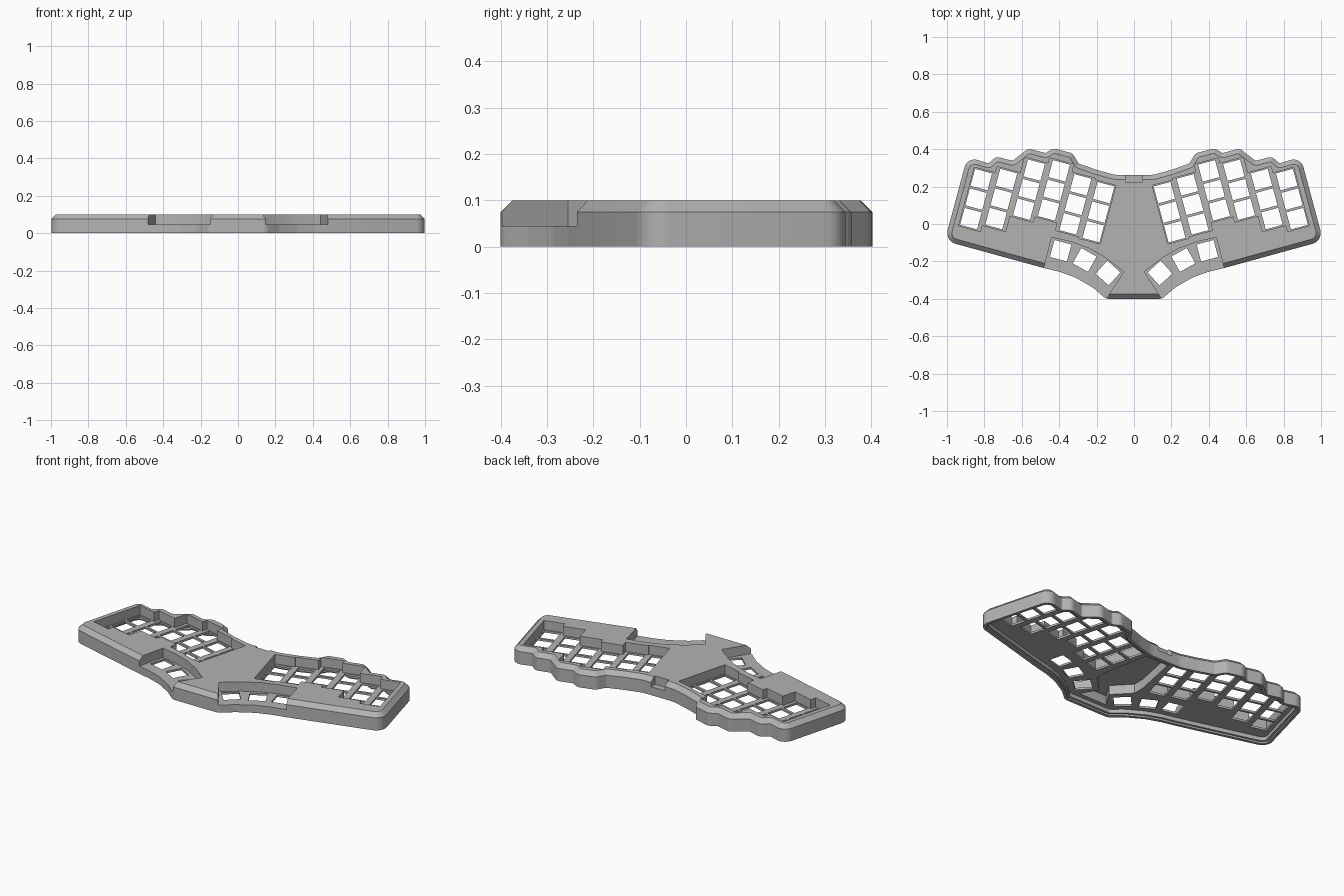
import bpy, bmesh, math
from mathutils import Vector, Matrix

old = bpy.data.objects.get("Cube")
if old:
    bpy.data.objects.remove(old, do_unlink=True)

TILT = math.radians(15)      # splay of each key block
TOP, SHOULDER, FLOOR, UNDER = 0.10, 0.075, 0.045, 0.033
HOLE, PITCH_U, PITCH_V, FIRST_U = 0.094, 0.13, 0.108, 0.20
COLUMNS = [0.012, 0.02, 0.063, 0.032, -0.055, -0.09]   # middle row, inner to outer

grey = bpy.data.materials.new("case_grey")
grey.use_nodes = True
COLOUR = (0.45, 0.45, 0.45, 1)
grey.diffuse_color = COLOUR
grey.node_tree.nodes["Principled BSDF"].inputs["Base Color"].default_value = COLOUR


def tilted(u, v):
    """Key block coordinates to case coordinates."""
    return Vector((u, v)).to_2d() @ Matrix.Rotation(-TILT, 2)


def rounded(corners, steps=8):
    """Closed loop with an arc at each (point, radius) corner."""
    loop, n = [], len(corners)
    for i, (p, r) in enumerate(corners):
        a, b = corners[i - 1][0], corners[(i + 1) % n][0]
        d1, d2 = (p - a).normalized(), (b - p).normalized()
        turn = math.atan2(d1.x * d2.y - d1.y * d2.x, d1.dot(d2))
        if abs(turn) < 0.02:
            loop.append(p.copy())
            continue
        half = math.tan(abs(turn) / 2)
        t = min(r * half, 0.48 * min((p - a).length, (b - p).length))
        side = Vector((-d1.y, d1.x)) * math.copysign(t / half, turn)
        start = p - d1 * t
        for k in range(steps + 1):
            ang = turn * k / steps
            c, s = math.cos(ang), math.sin(ang)
            w = Vector((-side.x * c + side.y * s, -side.x * s - side.y * c))
            loop.append(start + side + w)
    return loop


def inset(loop, d):
    """Move a counter-clockwise loop inwards by d."""
    out, n = [], len(loop)
    for i, p in enumerate(loop):
        d1 = (p - loop[i - 1]).normalized()
        d2 = (loop[(i + 1) % n] - p).normalized()
        n1, n2 = Vector((-d1.y, d1.x)), Vector((-d2.y, d2.x))
        out.append(p + (n1 + n2) * (d / (1 + n1.dot(n2))))
    return out


def add_prism(bm, layers):
    """Solid through a stack of (loop, z) layers."""
    rings = [[bm.verts.new((p.x, p.y, z)) for p in loop] for loop, z in layers]
    for low, high in zip(rings, rings[1:]):
        for i in range(len(low)):
            bm.faces.new((low[i - 1], low[i], high[i], high[i - 1]))
    bm.faces.new(rings[0][::-1])
    bm.faces.new(rings[-1])


def make(name, solids):
    bm = bmesh.new()
    for layers in solids:
        add_prism(bm, layers)
    bmesh.ops.recalc_face_normals(bm, faces=bm.faces)
    mesh = bpy.data.meshes.new(name)
    bm.to_mesh(mesh)
    bm.free()
    mesh.materials.append(grey)
    obj = bpy.data.objects.new(name, mesh)
    bpy.context.scene.collection.objects.link(obj)
    return obj


def flip(loop, side):
    return [Vector((p.x * side, p.y)) for p in loop]


def cut(body, solids):
    cutter = make("cutter", solids)
    cutter.hide_render = True
    mod = body.modifiers.new("cut", 'BOOLEAN')
    mod.operation, mod.solver, mod.object = 'DIFFERENCE', 'EXACT', cutter
    bpy.context.view_layer.objects.active = body
    bpy.ops.object.modifier_apply(modifier=mod.name)
    bpy.data.objects.remove(cutter, do_unlink=True)


def column_box(i, low, high, half_u):
    u = FIRST_U + PITCH_U * i
    a, b = half_u
    return [tilted(u - a, low), tilted(u + b, low), tilted(u + b, high), tilted(u - a, high)]


# Outline: front edge, thumb curve, outer corners, then scalloped back edge
half = [(Vector(p), r) for p, r in [((0.15, -0.40), 0.05), ((0.22, -0.34), 0.1),
        ((0.315, -0.285), 0.15), ((0.40, -0.255), 0.15), ((0.48, -0.236), 0.1)]]
half += [(tilted(u, v), r) for u, v, r in [
    (0.954, -0.349, 0.06), (0.954, 0.116, 0.08), (0.835, 0.112, 0.015),
    (0.805, 0.158, 0.04), (0.715, 0.158, 0.015), (0.65, 0.244, 0.04),
    (0.555, 0.244, 0.015), (0.52, 0.28, 0.04), (0.415, 0.28, 0.04),
    (0.37, 0.236, 0.015), (0.27, 0.228, 0.1)]]
half.append((Vector((0.10, 0.262)), 0.15))
outline = rounded(half + [(Vector((-p.x, p.y)), r) for p, r in reversed(half)])

# Case body with chamfered top edge
case = make("keyboard_case", [[(outline, 0), (outline, SHOULDER), (inset(outline, 0.025), TOP)]])

# Hollow underside with a ledge for a base plate
cut(case, [[(inset(outline, 0.03), -0.02), (inset(outline, 0.03), UNDER)]])
cut(case, [[(inset(outline, 0.018), -0.03), (inset(outline, 0.018), 0.01)]])

# Deeper pocket under the middle
pocket = [Vector(p) for p in [(0.095, -0.345), (0.035, -0.25), (0.13, -0.15), (0.13, -0.08), (0.075, 0.19)]]
pocket += flip(reversed(pocket), -1)
cut(case, [[(pocket, 0.02), (pocket, 0.088)]])

# Key wells, alternate columns at a time
for parity in (0, 1):
    wells = []
    for i in range(parity, len(COLUMNS), 2):
        reach = PITCH_V + HOLE / 2 + 0.007
        sides = (0.053 if i == 0 else 0.067, 0.053 if i == 5 else 0.067)
        box = column_box(i, COLUMNS[i] - reach, COLUMNS[i] + reach, sides)
        wells += [[(flip(box, s), FLOOR), (flip(box, s), 0.2)] for s in (1, -1)]
    cut(case, wells)

# Thumb wells, open to the front
thumb = [Vector(p) for p in [(0.547, -0.494), (0.44, -0.072), (0.34, -0.094), (0.24, -0.13),
                             (0.15, -0.182), (0.055, -0.255), (0.21, -0.494)]]
cut(case, [[(flip(thumb, s), FLOOR), (flip(thumb, s), 0.2)] for s in (1, -1)])

# Switch holes
holes = []
for i, mid in enumerate(COLUMNS):
    for row in (-1, 0, 1):
        v = mid + row * PITCH_V
        holes.append(column_box(i, v - HOLE / 2, v + HOLE / 2, (HOLE / 2, HOLE / 2)))
for x, y, turn in [(0.392, -0.143, 15), (0.264, -0.192, 29), (0.139, -0.262, 42)]:
    rot = Matrix.Rotation(math.radians(turn), 2)
    holes.append([Vector((x, y)) + rot @ (Vector(c) * HOLE / 2)
                  for c in [(-1, -1), (1, -1), (1, 1), (-1, 1)]])
cut(case, [[(flip(h, s), -0.05), (flip(h, s), 0.25)] for h in holes for s in (1, -1)])

# Cable notch in the back edge
notch = [Vector(p) for p in [(-0.045, 0.224), (0.045, 0.224), (0.045, 0.4), (-0.045, 0.4)]]
cut(case, [[(notch, 0.05), (notch, 0.2)]])

# Smooth the curves, keep the edges sharp
bpy.ops.object.select_all(action='DESELECT')
case.select_set(True)
bpy.context.view_layer.objects.active = case
bpy.ops.object.shade_smooth_by_angle(angle=math.radians(30))
